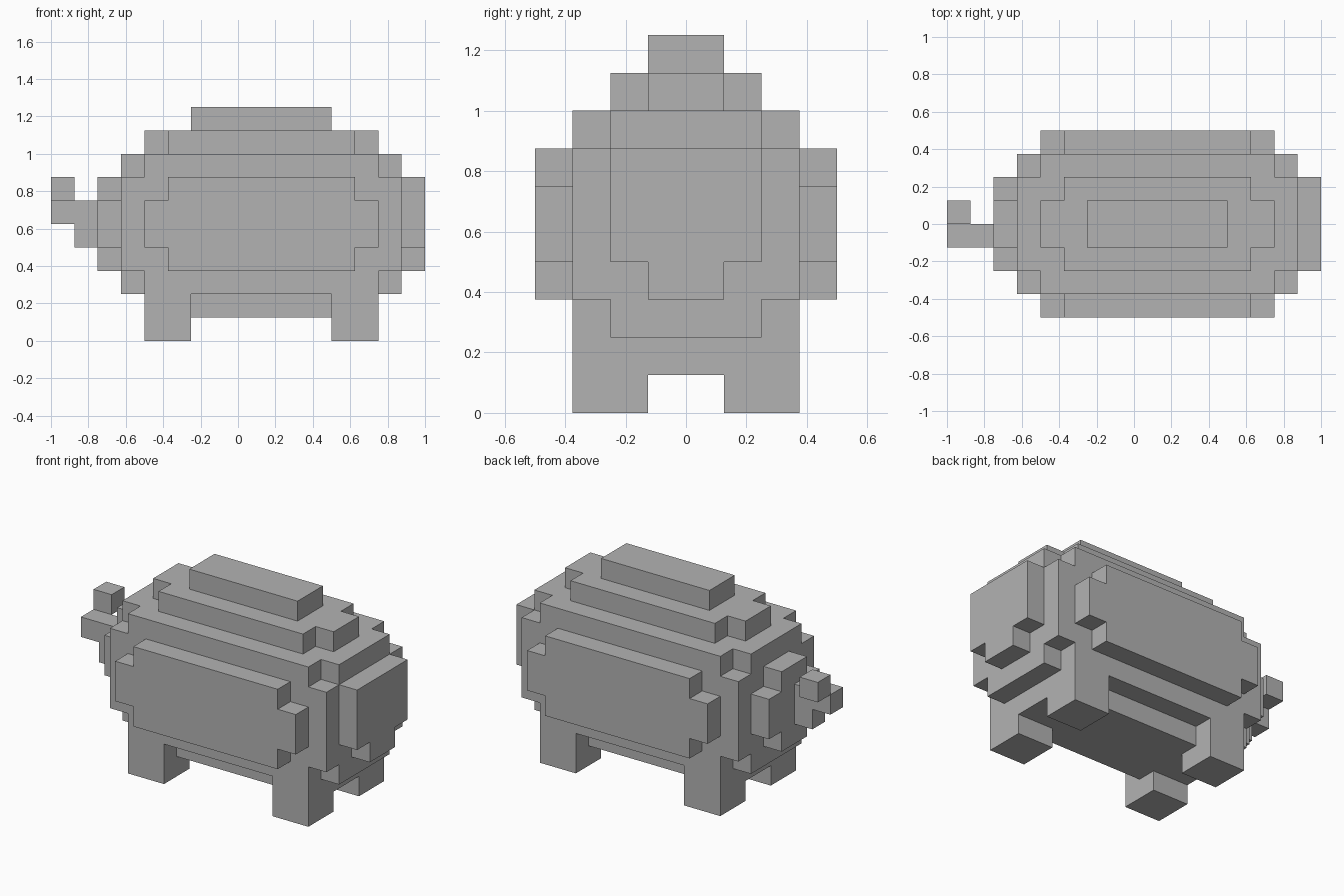
import bpy
import bmesh
from itertools import product
from mathutils import Vector

if "Cube" in bpy.data.objects:
    bpy.data.objects.remove(bpy.data.objects["Cube"], do_unlink=True)

UNIT = 0.125

grey = bpy.data.materials.new("plain grey")
grey.use_nodes = True
COLOUR = (0.45, 0.45, 0.45, 1)
grey.diffuse_color = COLOUR
grey.node_tree.nodes["Principled BSDF"].inputs["Base Color"].default_value = COLOUR


def block_part(name, boxes):
    """Merge boxes of unit blocks, given as x, y and z ranges, into one clean skin."""
    cells = set()
    for box in boxes:
        cells.update(product(*(range(low, high) for low, high in box)))
    bm = bmesh.new()
    corners = {}

    def corner(point):
        key = tuple(point)
        if key not in corners:
            corners[key] = bm.verts.new(Vector(key) * UNIT)
        return corners[key]

    for cell in cells:
        for axis, side in product(range(3), (0, 1)):
            neighbour = list(cell)
            neighbour[axis] += 2 * side - 1
            if tuple(neighbour) in cells:
                continue
            u, v = (axis + 1) % 3, (axis + 2) % 3
            loop = []
            for du, dv in ((0, 0), (1, 0), (1, 1), (0, 1)):
                point = list(cell)
                point[axis] += side
                point[u] += du
                point[v] += dv
                loop.append(corner(point))
            bm.faces.new(loop if side else loop[::-1])

    bmesh.ops.dissolve_limit(bm, angle_limit=0.01, verts=bm.verts[:], edges=bm.edges[:])
    mesh = bpy.data.meshes.new(name)
    bm.to_mesh(mesh)
    bm.free()
    mesh.materials.append(grey)
    obj = bpy.data.objects.new(name, mesh)
    bpy.context.collection.objects.link(obj)
    return obj


def wide(half):
    return (-half, half)


# Rounded barrel body: core, stepped shoulders and belly, back ridge
body = [
    ((-5, 7), wide(3), (3, 7)),
    ((-4, 6), wide(3), (2, 8)),
    ((-5, 7), wide(2), (2, 8)),
    ((-3, 5), wide(2), (1, 9)),
    ((-4, 6), wide(1), (1, 9)),
    ((-2, 4), wide(1), (9, 10)),
]
# Bulging flanks with notched corners
body += [
    ((-3, 5), wide(4), (3, 7)),
    ((-4, 6), wide(4), (4, 6)),
]
block_part("body", body)

# Snout with narrower chin
block_part("snout", [((7, 8), wide(2), (4, 7)), ((7, 8), wide(1), (3, 4))])

# Cross-shaped rump
block_part("rump", [((-6, -5), wide(2), (4, 6)), ((-6, -5), wide(1), (3, 7))])

# Curled tail
block_part("tail", [
    ((-7, -6), (-1, 0), (4, 6)),
    ((-8, -7), (-1, 0), (5, 6)),
    ((-8, -7), (0, 1), (6, 7)),
])

# Four stubby legs
for end, x in (("snout_end", 4), ("tail_end", -4)):
    for side, y in (("near", -3), ("far", 1)):
        block_part(f"leg_{end}_{side}", [((x, x + 2), (y, y + 2), (0, 2))])
